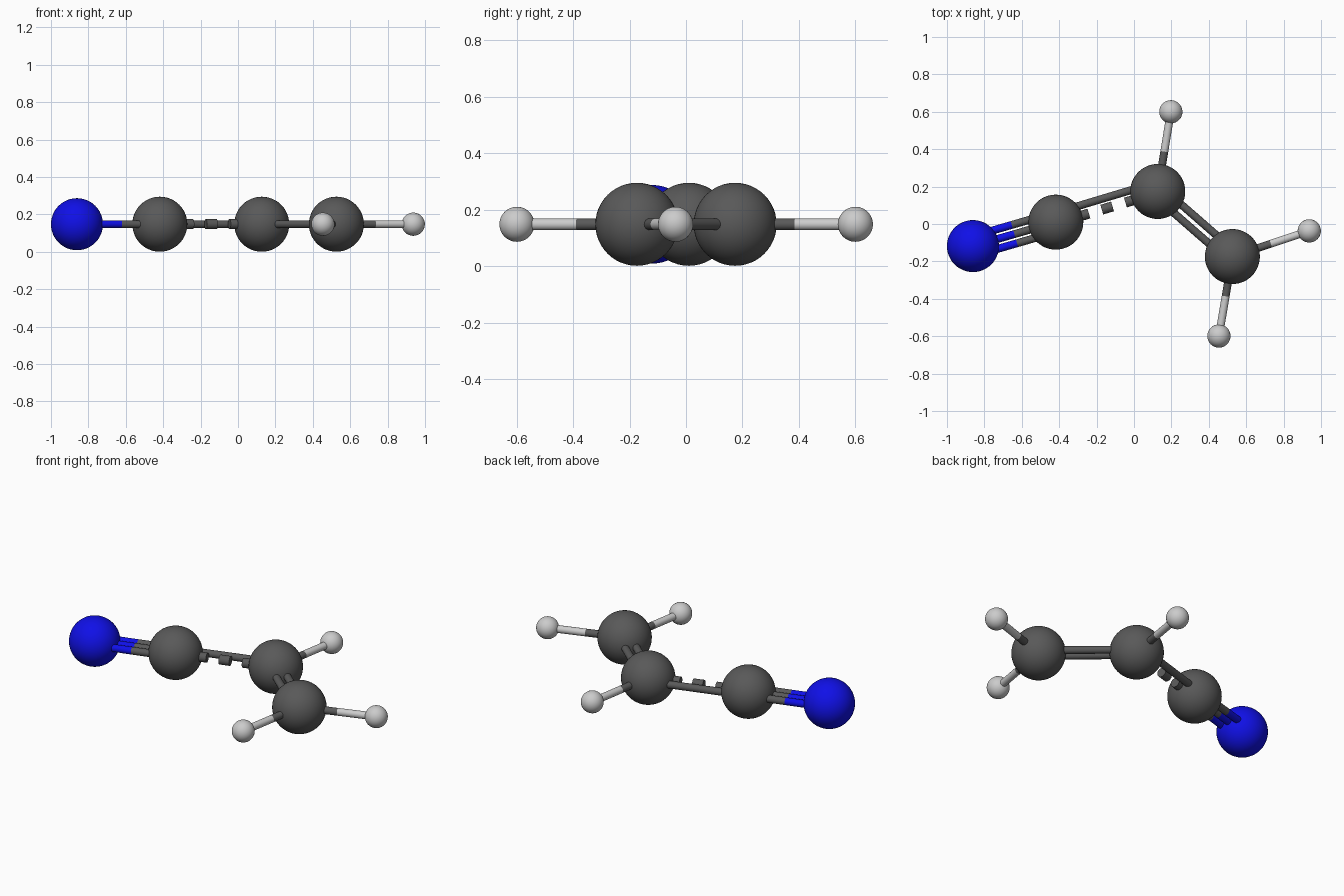
import bpy
from mathutils import Vector

if "Cube" in bpy.data.objects:
    bpy.data.objects.remove(bpy.data.objects["Cube"])

Z = 0.148        # height of the molecular plane
BOND_R = 0.021


def material(name, rgb):
    m = bpy.data.materials.new(name)
    m.diffuse_color = (*rgb, 1)
    m.use_nodes = True
    m.node_tree.nodes["Principled BSDF"].inputs["Base Color"].default_value = m.diffuse_color
    return m


MATS = {
    "carbon": material("dark_grey", (0.1, 0.1, 0.1)),
    "nitrogen": material("blue", (0.005, 0.005, 0.8)),
    "hydrogen": material("light_grey", (0.6, 0.6, 0.6)),
}
RADII = {"carbon": 0.147, "nitrogen": 0.139, "hydrogen": 0.062}

# atom name: (element, x, y)
ATOMS = {
    "nitrogen": ("nitrogen", -0.861, -0.118),
    "carbon_a": ("carbon", -0.418, 0.010),
    "carbon_b": ("carbon", 0.127, 0.174),
    "carbon_c": ("carbon", 0.526, -0.174),
    "hydrogen_a": ("hydrogen", 0.197, 0.600),
    "hydrogen_b": ("hydrogen", 0.937, -0.037),
    "hydrogen_c": ("hydrogen", 0.454, -0.599),
}


def pos(atom):
    return Vector((ATOMS[atom][1], ATOMS[atom][2], Z))


def finish(name, element):
    ob = bpy.context.object
    ob.name = name
    ob.data.materials.append(MATS[element])
    bpy.ops.object.shade_smooth_by_angle()


def rod(name, p, q, element, radius=BOND_R):
    d = q - p
    bpy.ops.mesh.primitive_cylinder_add(
        vertices=24, radius=radius, depth=d.length, location=(p + q) / 2,
        rotation=d.to_track_quat('Z', 'Y').to_euler())
    finish(name, element)


def side_vector(a, b):
    d = (pos(b) - pos(a)).normalized()
    return Vector((-d.y, d.x, 0))


def bond(a, b, offsets=(0,)):
    """Parallel rods in the plane, each half coloured like its atom."""
    p, q = pos(a), pos(b)
    for i, off in enumerate(offsets):
        s = side_vector(a, b) * off
        mid = (p + q) / 2 + s
        rod(f"bond_{a}_{b}_{i}_start", p + s, mid, ATOMS[a][0])
        rod(f"bond_{a}_{b}_{i}_end", mid, q + s, ATOMS[b][0])


# Atoms
for name, (element, x, y) in ATOMS.items():
    bpy.ops.mesh.primitive_uv_sphere_add(
        segments=48, ring_count=24, radius=RADII[element], location=(x, y, Z))
    finish(f"atom_{name}", element)

# Bonds: triple, one side of the conjugated bond, double, singles
bond("nitrogen", "carbon_a", (-0.051, 0, 0.051))
bond("carbon_a", "carbon_b", (0.048,))
bond("carbon_b", "carbon_c", (-0.03, 0.03))
bond("carbon_b", "hydrogen_a")
bond("carbon_c", "hydrogen_b")
bond("carbon_c", "hydrogen_c")

# Dashed half of the conjugated bond
p, q = pos("carbon_a"), pos("carbon_b")
along = (q - p).normalized()
centre = (p + q) / 2 - side_vector("carbon_a", "carbon_b") * 0.007
for i in (-1, 0, 1):
    c = centre + along * 0.132 * i
    rod(f"bond_dash_{i + 1}", c - along * 0.03, c + along * 0.03, "carbon", 0.027)
